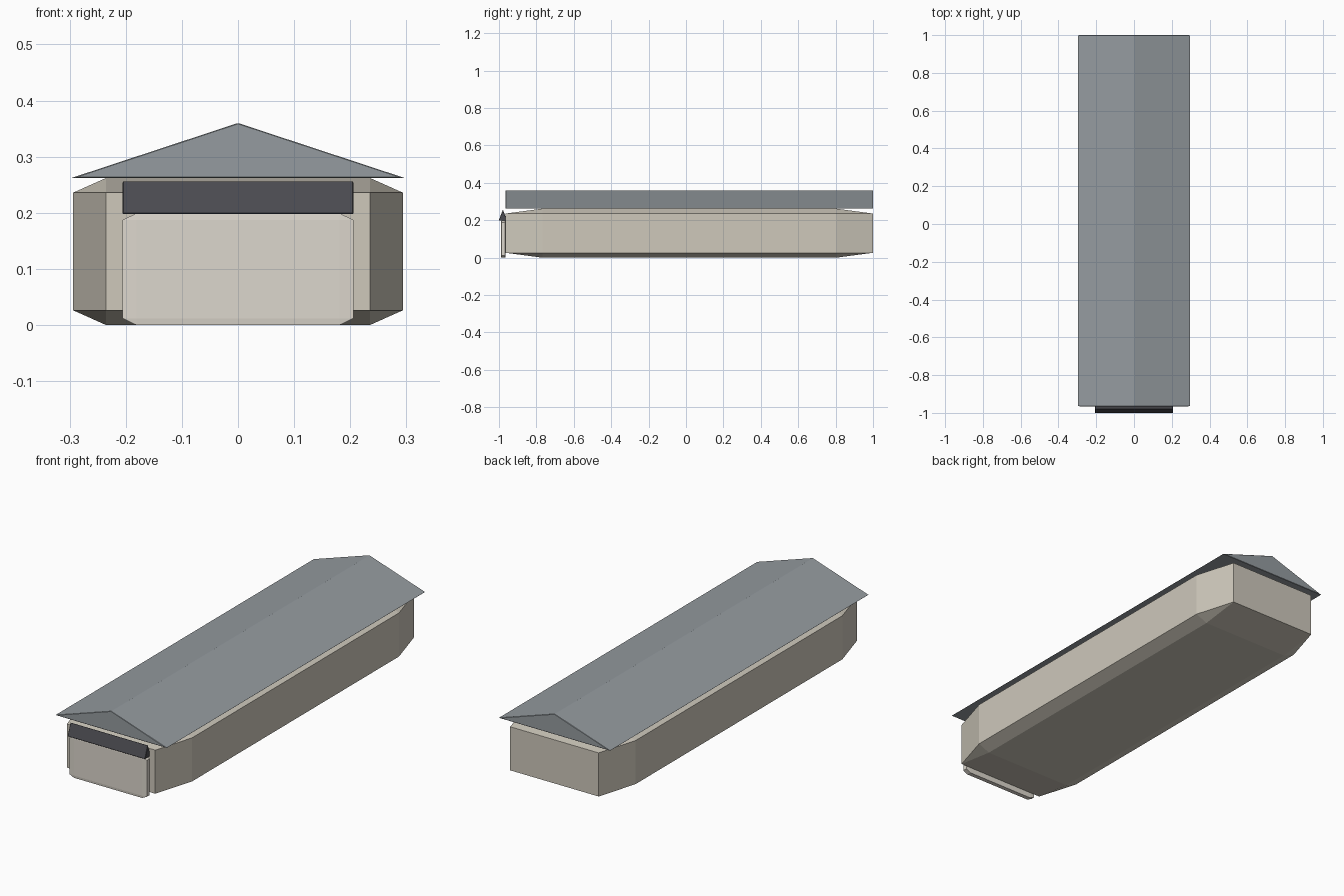
import bpy, bmesh
from mathutils import Vector

if "Cube" in bpy.data.objects:
    bpy.data.objects.remove(bpy.data.objects["Cube"])


def material(name, rgb):
    m = bpy.data.materials.new(name)
    m.diffuse_color = (*rgb, 1)
    m.use_nodes = True
    m.node_tree.nodes["Principled BSDF"].inputs["Base Color"].default_value = m.diffuse_color
    return m


def finish(name, bm, mat):
    bmesh.ops.recalc_face_normals(bm, faces=bm.faces)
    me = bpy.data.meshes.new(name)
    bm.to_mesh(me)
    bm.free()
    ob = bpy.data.objects.new(name, me)
    bpy.context.collection.objects.link(ob)
    me.materials.append(mat)
    return ob


def chamfered_box(name, lo, hi, ratio, mat):
    # Bevel a unit cube, then stretch it so the chamfers stretch with it
    lo, hi = Vector(lo), Vector(hi)
    bm = bmesh.new()
    bmesh.ops.create_cube(bm, size=1)
    bmesh.ops.bevel(bm, geom=bm.edges[:], offset=ratio, segments=1,
                    affect='EDGES', profile=0.5)
    bmesh.ops.scale(bm, verts=bm.verts, vec=hi - lo)
    bmesh.ops.translate(bm, verts=bm.verts, vec=(lo + hi) / 2)
    return finish(name, bm, mat)


def prism(name, profile, sweep, bevel, mat):
    # Extrude a triangular profile and soften its edges slightly
    bm = bmesh.new()
    face = bm.faces.new([bm.verts.new(p) for p in profile])
    ext = bmesh.ops.extrude_face_region(bm, geom=[face], use_keep_orig=True)
    moved = [g for g in ext['geom'] if isinstance(g, bmesh.types.BMVert)]
    bmesh.ops.translate(bm, verts=moved, vec=sweep)
    bmesh.ops.recalc_face_normals(bm, faces=bm.faces)
    bmesh.ops.bevel(bm, geom=bm.edges[:], offset=bevel, segments=1,
                    affect='EDGES', profile=0.5)
    return finish(name, bm, mat)


wall = material("wall_beige", (0.62, 0.58, 0.50))
slate = material("roof_slate", (0.30, 0.33, 0.35))
cream = material("door_cream", (0.72, 0.68, 0.61))
dark = material("awning_dark", (0.07, 0.07, 0.08))

# Long building body
chamfered_box("body", (-0.294, -0.965, 0), (0.294, 1.0, 0.262), 0.1, wall)

# Gabled roof
prism("roof", [(-0.297, -0.965, 0.262), (0.297, -0.965, 0.262), (0, -0.965, 0.36)],
      (0, 1.965, 0), 0.0015, slate)

# Front door panel
chamfered_box("front_door", (-0.206, -0.989, 0), (0.206, -0.965, 0.199), 0.06, cream)

# Small awning above the door
prism("awning", [(-0.206, -1.0015, 0.198), (-0.206, -0.957, 0.198), (-0.206, -0.979, 0.257)],
      (0.412, 0, 0), 0.0015, dark)
